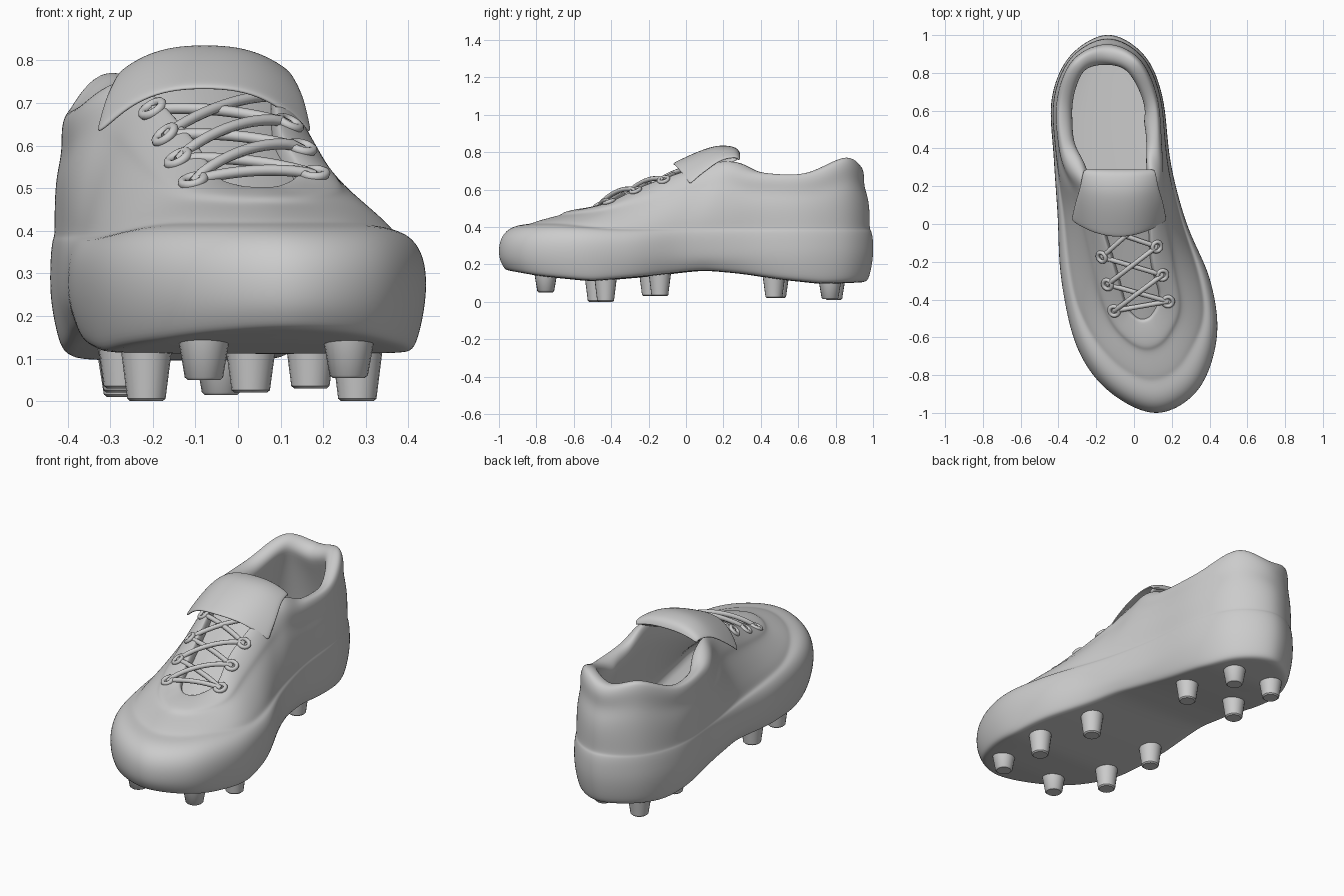
import bpy, bmesh, math
from mathutils import Vector
from mathutils.bvhtree import BVHTree

if "Cube" in bpy.data.objects:
    bpy.data.objects.remove(bpy.data.objects["Cube"])

grey = bpy.data.materials.new("plain grey")
grey.diffuse_color = (0.6, 0.6, 0.6, 1)
grey.use_nodes = True
grey.node_tree.nodes["Principled BSDF"].inputs["Base Color"].default_value = grey.diffuse_color


def finish(obj, subsurf=0, thick=0):
    obj.data.materials.append(grey)
    if thick:
        m = obj.modifiers.new("thickness", 'SOLIDIFY')
        m.thickness, m.offset = thick, 0
    if subsurf:
        m = obj.modifiers.new("smooth", 'SUBSURF')
        m.levels = m.render_levels = subsurf
    for p in obj.data.polygons:
        p.use_smooth = True
    return obj


def add_mesh(name, bm):
    bmesh.ops.recalc_face_normals(bm, faces=bm.faces)
    me = bpy.data.meshes.new(name)
    bm.to_mesh(me)
    obj = bpy.data.objects.new(name, me)
    bpy.context.collection.objects.link(obj)
    return obj


def spline(pts, steps, closed=True):
    """Catmull-Rom curve through the points."""
    v = [Vector(p) for p in pts]
    n = len(v)
    get = (lambda i: v[i % n]) if closed else (lambda i: v[max(0, min(n - 1, i))])
    out = []
    for i in range(n if closed else n - 1):
        a, b, c, d = get(i - 1), get(i), get(i + 1), get(i + 2)
        for k in range(steps):
            t = k / steps
            out.append(0.5 * (2 * b + (c - a) * t + (2 * a - 5 * b + 4 * c - d) * t * t
                              + (3 * b - a - 3 * c + d) * t ** 3))
    if not closed:
        out.append(v[-1])
    return out


def smooth(t):
    t = max(0, min(1, t))
    return t * t * (3 - 2 * t)


def sole_z(y):
    pts = [(-1, .165), (-.8, .135), (-.5, .108), (-.2, .133), (.1, .168),
           (.3, .15), (.5, .118), (.75, .094), (1.01, .104)]
    for (a, za), (b, zb) in zip(pts, pts[1:]):
        if y <= b:
            return za + (zb - za) * max(0, (y - a) / (b - a))
    return pts[-1][1]


# Footprint, heel -> left side -> toe -> right side
FOOT = [(-.14, 1.003), (-.34, .89), (-.437, .66), (-.425, .35), (-.405, .05), (-.385, -.3),
        (-.30, -.66), (-.13, -.89), (.12, -1.003), (.34, -.88), (.44, -.6), (.405, -.3),
        (.28, 0), (.195, .32), (.15, .68), (.05, .9)]
# Collar crest and lacing throat at matching stations
RIM = [(-.15, .905, .74), (-.31, .85, .775), (-.385, .64, .69), (-.365, .40, .695),
       (-.25, .22, .745), (-.115, -.2, .618), (-.05, -.42, .52), (0, -.49, .495),
       (.05, -.51, .49), (.1, -.48, .495), (.14, -.38, .53), (.095, -.18, .625),
       (.085, .22, .745), (.11, .40, .695), (.105, .64, .69), (.01, .85, .775)]
THROAT = [(.06, .13), (.3, .43), (.52, .65), (.54, .68), (.8, .91), (.95, .99), (1, 1)]
HEEL = [(.0, .15), (.02, .33), (.14, .5), (.42, .67), (.36, .85), (.6, .97), (1, 1)]

# Shoe body: upper, sole and lining as one loft
foot, rim = spline(FOOT, 5), spline(RIM, 5)
N = len(foot)
bm = bmesh.new()
columns = []
for i in range(N):
    o, t = foot[i], rim[i]
    tan = (foot[(i + 1) % N] - foot[i - 1]).normalized()
    n = Vector((-tan.y, tan.x))
    if n.dot(t.xy - o) > 0:
        n = -n
    inward = (t.xy - o).normalized()
    toe, heel = smooth((-.35 - o.y) / .5), smooth((t.y - .15) / .25)
    gz, gu = .388 + .03 * toe, .2 + .15 * toe
    zb = sole_z(o.y)
    col = []

    def put(p, z):
        col.append(bm.verts.new((p.x, p.y, z)))

    def across(u):
        return o.lerp(t.xy, u)

    put(o - n * .065, zb)
    put(o - n * .035, zb + .006)
    put(o - n * .02, zb + .03)
    put(o, .235)
    put(o, .31 + .01 * toe)
    put(across(gu * .22), gz - .035)
    put(across(gu * .6), gz - .006)
    put(across(gu), gz - .002)
    for k, (a, b) in enumerate(zip(THROAT, HEEL)):
        u, v = (a[j] * (1 - heel) + b[j] * heel for j in (0, 1))
        put(across(gu + (1 - gu) * u), gz + (t.z - gz) * v + (.014 * (1 - heel) if k > 2 else 0))
    k = .25 + .75 * heel
    put(t.xy + inward * .045 * k, t.z - .012)
    put(t.xy + inward * .072 * k, t.z - .06)
    put(t.xy + inward * .04 * heel, t.z - .13 + .02 * toe)
    put(across(.45), .3)
    put(across(.47), .23)
    columns.append(col)
for i in range(N):
    a, b = columns[i], columns[(i + 1) % N]
    for j in range(len(a) - 1):
        bm.faces.new((a[j], b[j], b[j + 1], a[j + 1]))
for j in (0, -1):                       # outsole and insole caps, left to right
    for i in range(N // 2):
        quad = [columns[i][j], columns[i + 1][j], columns[(N - i - 1) % N][j], columns[(N - i) % N][j]]
        bm.faces.new(list(dict.fromkeys(quad)))
bm.normal_update()
tree = BVHTree.FromBMesh(bm)
finish(add_mesh("shoe_body", bm), 2)


def sheet(name, rows, bend, across=8):
    """Curved strip; bend(v, u, row) moves each point. Rows: x, y, z, half width."""
    bm = bmesh.new()
    path = spline(rows, 3, False)
    g = []
    for r, p in enumerate(path):
        v = r / (len(path) - 1)
        g.append([bm.verts.new(bend(v, -1 + 2 * c / across, p)) for c in range(across + 1)])
    for a, b in zip(g, g[1:]):
        for c in range(across):
            bm.faces.new((a[c], a[c + 1], b[c + 1], b[c]))
    return add_mesh(name, bm)


# Tongue under the laces, and its folded-over flap
tongue = sheet("tongue", [(.05, -.56, .455, .12), (.03, -.35, .535, .14), (-.02, -.05, .655, .14),
                          (-.06, .15, .74, .16), (-.075, .28, .80, .18)],
               lambda v, u, p: (p[0] + u * p[3], p[1], p[2] - .035 * u * u))
finish(tongue, 1, .02)
flap = sheet("tongue_flap", [(-.078, .285, .785, .185), (-.078, .26, .82, .195), (-.078, .17, .828, .21),
                             (-.078, .06, .795, .235), (-.08, -.07, .735, .255)],
             lambda v, u, p: (p[0] + u * p[3], p[1] + .09 * v * v * u * u,
                              p[2] - (.03 + .085 * v) * abs(u) ** 2.7))
finish(flap, 2, .014)

# Eyelets seated on the upper
LEFT = [(-.105, -.46), (-.14, -.32), (-.17, -.175), (-.20, -.01)]
RIGHT = [(.18, -.41), (.15, -.27), (.12, -.12), (.105, .07)]


def seat(p):
    hit, nor, _, _ = tree.ray_cast(Vector((p[0], p[1], 2)), Vector((0, 0, -1)))
    return hit, nor if nor.z > 0 else -nor


def eyelet(name, p):
    pos, nor = seat(p)
    bpy.ops.mesh.primitive_torus_add(major_radius=.026, minor_radius=.011, major_segments=20,
                                     minor_segments=8, location=pos + nor * .002,
                                     rotation=nor.to_track_quat('Z', 'Y').to_euler())
    bpy.context.object.name = name
    finish(bpy.context.object)


for i in range(4):
    if i < 3:
        eyelet(f"eyelet_right_{i}", RIGHT[i])
    eyelet(f"eyelet_left_{i}", LEFT[i])


# Laces: arched tubes between eyelets
def lace(name, p, q, lift):
    a, b = seat(p)[0], seat(q)[0]
    cu = bpy.data.curves.new(name, 'CURVE')
    cu.dimensions, cu.bevel_depth, cu.bevel_resolution = '3D', .013, 2
    cu.use_fill_caps = True
    pts = [a + (b - a) * (k / 12) + Vector((0, 0, lift * math.sin(math.pi * k / 12) ** .6 - .004))
           for k in range(13)]
    s = cu.splines.new('POLY')
    s.points.add(12)
    for sp, c in zip(s.points, pts):
        sp.co = (*c, 1)
    obj = bpy.data.objects.new(name, cu)
    bpy.context.collection.objects.link(obj)
    bpy.ops.object.select_all(action='DESELECT')
    obj.select_set(True)
    bpy.context.view_layer.objects.active = obj
    bpy.ops.object.convert(target='MESH')
    finish(bpy.context.object)


for i in range(3):
    lace(f"lace_over_{i}", LEFT[i], RIGHT[i + 1], .04 if i < 2 else .03)
    lace(f"lace_under_{i}", RIGHT[i], LEFT[i + 1], .018)
lace("lace_bottom", LEFT[0], RIGHT[0], .02)

# Studs: x, y, height of the tip
STUDS = [(-.08, -.75, .05), (.26, -.75, .055), (-.215, -.48, 0), (.28, -.43, 0), (-.27, -.19, .03),
         (.17, -.14, .03), (-.27, .49, .02), (.03, .47, .02), (-.27, .79, .01), (-.04, .77, .015)]
for i, (x, y, z) in enumerate(STUDS):
    bm = bmesh.new()
    top = sole_z(y) + .02
    prev = None
    for r, h in ((.038, z), (.045, z + .006), (.061, top)):
        ring = [bm.verts.new((x + r * math.cos(k * math.tau / 20), y + r * math.sin(k * math.tau / 20), h))
                for k in range(20)]
        if prev:
            for k in range(20):
                bm.faces.new((prev[k], prev[(k + 1) % 20], ring[(k + 1) % 20], ring[k]))
        else:
            bm.faces.new(ring)
        prev = ring
    bm.faces.new(prev)
    stud = finish(add_mesh(f"stud_{i}", bm))
    bpy.context.view_layer.objects.active = stud
    bpy.ops.object.select_all(action='DESELECT')
    stud.select_set(True)
    bpy.ops.object.shade_smooth_by_angle(angle=math.radians(40))
